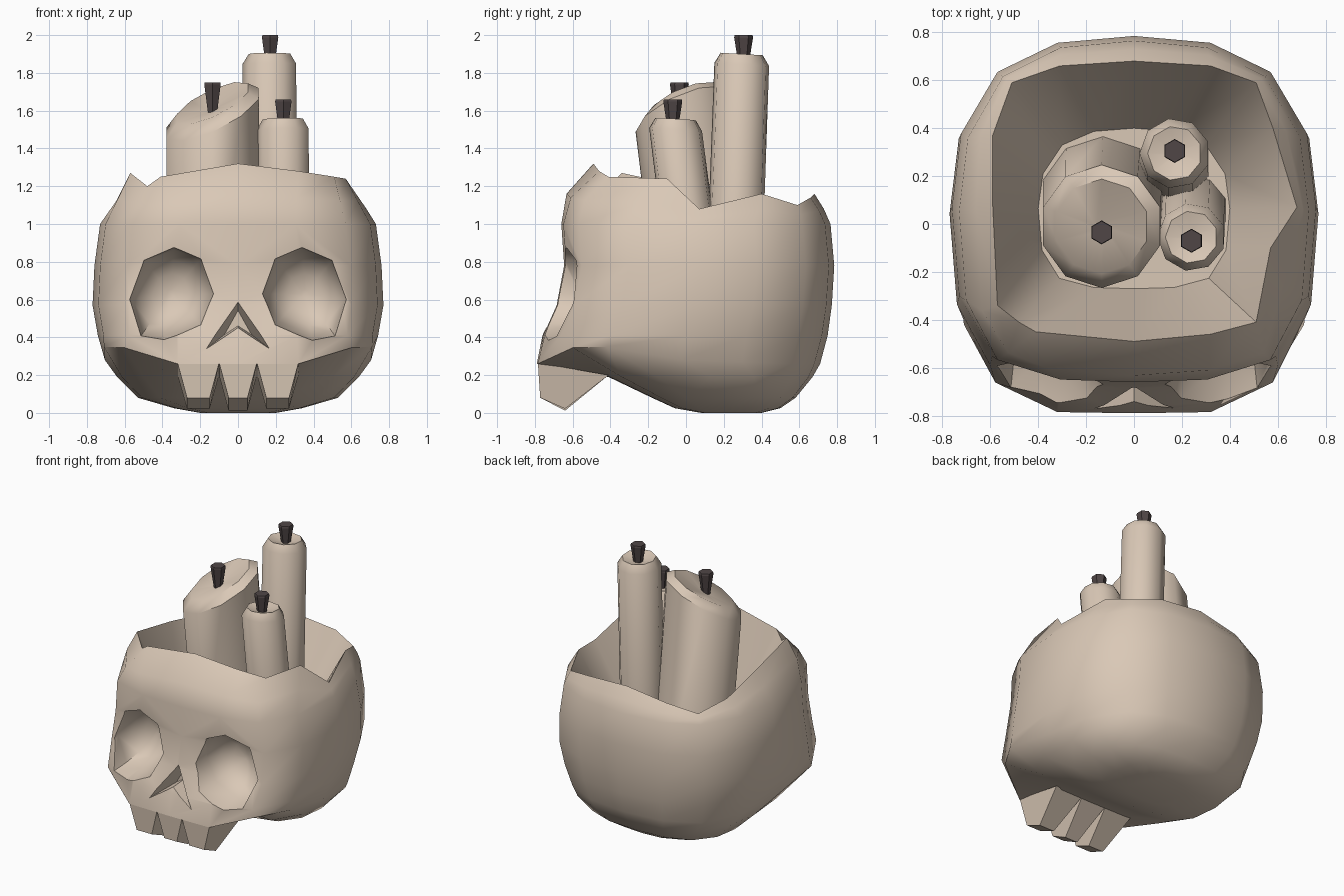
import bpy, bmesh, math

if "Cube" in bpy.data.objects:
    bpy.data.objects.remove(bpy.data.objects["Cube"])


def material(name, rgb):
    m = bpy.data.materials.new(name)
    m.diffuse_color = (*rgb, 1)
    m.use_nodes = True
    m.node_tree.nodes["Principled BSDF"].inputs["Base Color"].default_value = m.diffuse_color
    return m


BONE = material("bone_wax", (0.70, 0.58, 0.47))
DARK = material("charred_wick", (0.08, 0.062, 0.062))


def loft(name, rings, mat=BONE, smooth=35):
    """Skin a list of equal-length closed rings and cap both ends."""
    bm = bmesh.new()
    vs = [[bm.verts.new(p) for p in r] for r in rings]
    n = len(rings[0])
    for a, b in zip(vs, vs[1:]):
        for i in range(n):
            j = (i + 1) % n
            bm.faces.new((a[i], a[j], b[j], b[i]))
    bm.faces.new(vs[0][::-1])
    bm.faces.new(vs[-1])
    bmesh.ops.recalc_face_normals(bm, faces=bm.faces)
    me = bpy.data.meshes.new(name)
    bm.to_mesh(me)
    bm.free()
    ob = bpy.data.objects.new(name, me)
    bpy.context.collection.objects.link(ob)
    me.materials.append(mat)
    if smooth:
        shade(ob, smooth)
    return ob


def activate(ob):
    bpy.ops.object.select_all(action='DESELECT')
    ob.select_set(True)
    bpy.context.view_layer.objects.active = ob


def shade(ob, deg):
    activate(ob)
    bpy.ops.object.shade_smooth_by_angle(angle=math.radians(deg))


def mirrored(half):
    """Close a half ring running from front to back over +x."""
    return half + [(-p[0], *p[1:]) for p in half[-2:0:-1]]


# Rounded-square section, 16 points, starting at the front and turning to +x
UNIT = mirrored([(0, -1), (.42, -.985), (.78, -.87), (.96, -.52), (1, 0),
                 (.95, .43), (.75, .79), (.42, .96), (0, 1)])


def section(z, hx, yf, yb):
    cy, hy = (yf + yb) / 2, (yb - yf) / 2
    return [(x * hx, cy + y * hy, z) for x, y in UNIT]


# Skull: outer rings, jagged rim, then the hollow down to its floor
outer = [section(*s) for s in [
    (0.0, .20, .08, .40), (.025, .34, -.06, .50), (.08, .53, -.18, .58),
    (.19, .64, -.41, .67)]]
# lip and cheek edge, rising away from the jaw
outer.append(mirrored([(0, -.79, .26), (.32, -.785, .26), (.60, -.60, .345),
                       (.71, -.42, .35), (.705, -.02, .28), (.67, .30, .27),
                       (.52, .56, .26), (.29, .68, .26), (0, .71, .26)]))
outer += [section(*s) for s in [
    (.41, .742, -.76, .75), (.57, .77, -.685, .772), (.78, .76, -.645, .785),
    (1.0, .73, -.66, .765)]]
rim = [(0, -.49, 1.32), (.32, -.46, 1.28), (.51, -.41, 1.25), (.57, -.10, 1.24),
       (.68, .07, 1.08), (.58, .40, 1.16), (.51, .59, 1.10), (.32, .66, 1.14),
       (0, .68, 1.16), (-.31, .66, 1.11), (-.51, .59, 1.06), (-.59, .37, 1.11),
       (-.59, .08, 1.18), (-.57, -.34, 1.27), (-.48, -.41, 1.20), (-.41, -.45, 1.25)]
shoulder = [((a[0] + b[0]) / 2, (a[1] + b[1]) / 2 * (1.1 if b[1] < -.3 else 1.01),
             (a[2] + b[2]) / 2) for a, b in zip(outer[-1], rim)]
floor = section(.62, .40, -.27, .40)
skull = loft("skull", outer + [shoulder, rim, floor], smooth=0)


# Eye sockets and nose hole: tapered cutters
def cutter(name, outline, cx, cz, steps):
    rings = [[(cx + (x - cx) * s, y, cz + (z - cz) * s) for x, z in outline]
             for y, s in steps]
    return loft(name, rings, smooth=0)


eye = [(.20, .81), (.34, .87), (.50, .81), (.575, .60), (.505, .42), (.39, .405),
       (.21, .48), (.14, .63)]
nose = [(0, .63), (.16, .345), (0, .45), (-.16, .345)]
cutters = [cutter("socket_cutter", [(s * x, z) for x, z in eye], s * .355, .63,
                  [(-.85, 1.18), (-.56, .97), (-.47, .75), (-.42, .45), (-.40, .1)])
           for s in (1, -1)]
cutters.append(cutter("nose_cutter", nose, 0, .47, [(-.9, 1.5), (-.6, .45)]))
for c in cutters:
    c.hide_render = True
    mod = skull.modifiers.new("cut", 'BOOLEAN')
    mod.operation, mod.solver, mod.object = 'DIFFERENCE', 'EXACT', c
    activate(skull)
    bpy.ops.object.modifier_apply(modifier=mod.name)
    bpy.data.objects.remove(c)
shade(skull, 48)

# Upper teeth: three wedge blocks under the jaw
for name, top, low in [("tooth_left", (-.32, -.10), (-.27, -.15)),
                       ("tooth_middle", (-.10, .10), (-.05, .05)),
                       ("tooth_right", (.10, .32), (.15, .27))]:
    rings = [[(top[i], -.784, .265), (low[i], -.772, .08),
              (low[i], -.64, .012 + .01 * (name != "tooth_middle")),
              (top[i], -.41, .20)] for i in (0, 1)]
    loft(name, rings, smooth=0)


# Candles: leaning shaft, chamfered lip, dished top and a flared wick
def candle(name, base, top, r, sides, slope, wick_y, wick_top):
    bx, by = base
    tx, ty, tz = top

    def ring(cx, cy, z, rad, n, k=(0, 0)):
        pts = []
        for i in range(n):
            a = math.tau * (i + .5) / n
            dx, dy = rad * math.cos(a), rad * math.sin(a)
            pts.append((cx + dx, cy + dy, z + k[0] * dx + k[1] * dy))
        return pts

    loft(name, [ring(bx, by, .60, r * 1.02, sides),
                ring(tx, ty, tz - .055, r, sides, slope),
                ring(tx, ty, tz, r * .77, sides, slope),
                ring(tx, ty, tz - .03, r * .12, sides, slope)], smooth=48)
    loft(name + "_wick", [ring(tx, wick_y, tz - .05, .028, 6),
                          ring(tx, wick_y, wick_top - .012, .05, 6),
                          ring(tx, wick_y, wick_top, .047, 6)], DARK, smooth=0)


candle("wide_candle", (-.13, .105), (-.135, -.01, 1.64), .257, 10, (.43, .38), -.035, 1.75)
candle("tall_candle", (.17, .25), (.17, .295, 1.90), .147, 9, (0, -.06), .305, 2.0)
candle("short_candle", (.245, .06), (.24, -.055, 1.555), .142, 9, (.02, -.06), -.07, 1.66)
